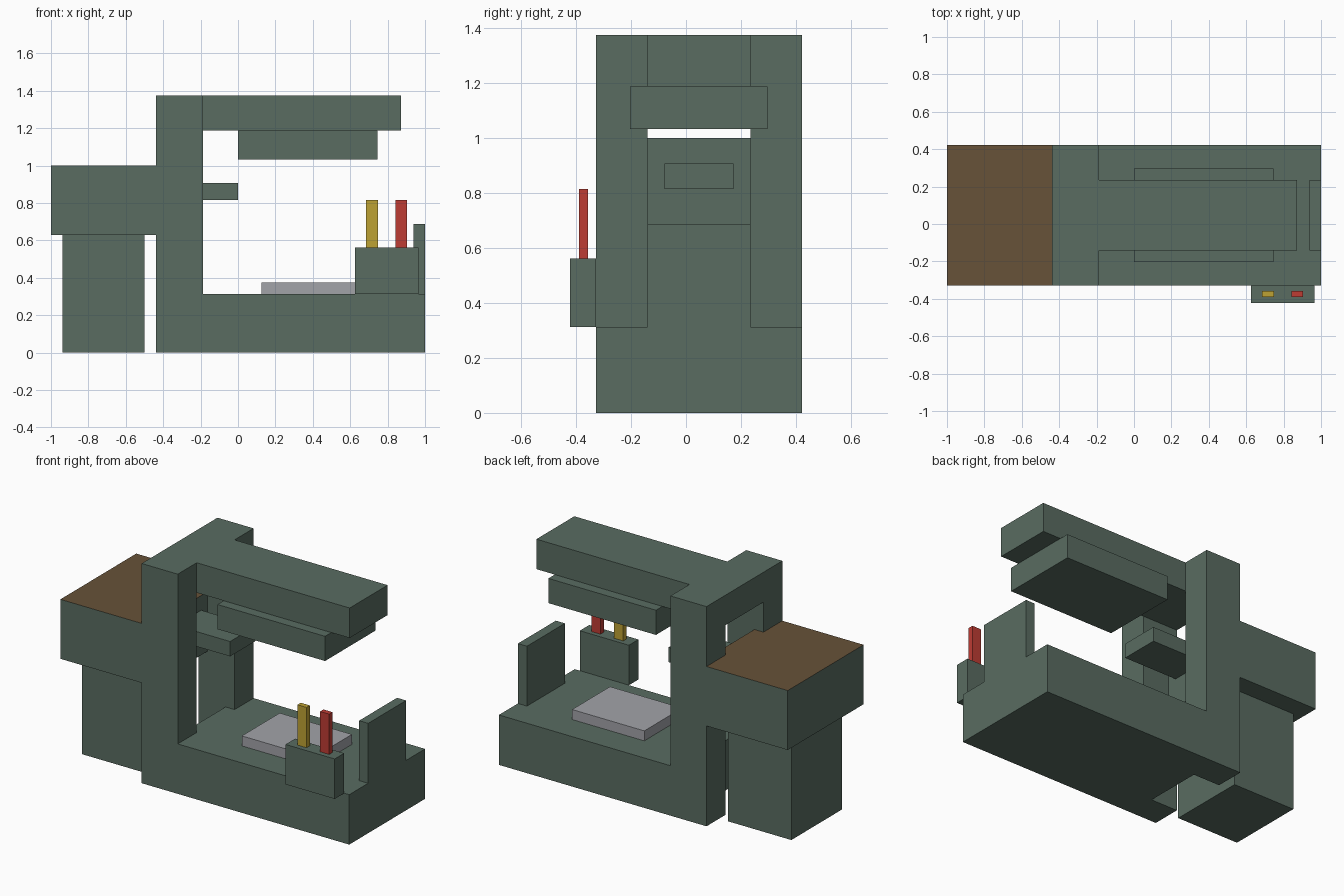
import bpy
import bmesh

cube = bpy.data.objects.get("Cube")
if cube:
    bpy.data.objects.remove(cube, do_unlink=True)


def material(name, r, g, b):
    mat = bpy.data.materials.new(name)
    mat.use_nodes = True
    mat.diffuse_color = (r, g, b, 1)
    mat.node_tree.nodes["Principled BSDF"].inputs["Base Color"].default_value = (r, g, b, 1)
    return mat


green = material("machine green", 0.100, 0.150, 0.120)
brown = material("brown tabletop", 0.136, 0.084, 0.040)
grey = material("plate grey", 0.361, 0.366, 0.397)
yellow = material("lever yellow", 0.515, 0.361, 0.034)
red = material("lever red", 0.515, 0.045, 0.034)


def box(name, x, y, z, mat=green, top=None):
    """Box between the (low, high) limits, with an optional top colour."""
    bm = bmesh.new()
    bmesh.ops.create_cube(bm, size=1)
    for v in bm.verts:
        v.co = [lim[0] if c < 0 else lim[1] for c, lim in zip(v.co, (x, y, z))]
    bm.normal_update()
    mesh = bpy.data.meshes.new(name)
    mesh.materials.append(mat)
    if top:
        mesh.materials.append(top)
        for f in bm.faces:
            f.material_index = int(f.normal.z > 0.5)
    bm.to_mesh(mesh)
    bm.free()
    obj = bpy.data.objects.new(name, mesh)
    bpy.context.collection.objects.link(obj)
    return obj


# Shared limits: full width, central slot and column depth
FRONT, BACK = -0.328, 0.422
SLOT = (-0.141, 0.234)
COL = (-0.4375, -0.1875)
DECK = 0.3125
TOP = 1.375

# Bed with a tongue reaching between the columns
box("bed", (COL[1], 1), (FRONT, BACK), (0, DECK))
box("bed_tongue", (-0.25, COL[1]), SLOT, (0, DECK))

# Pair of columns and the beam they carry
box("front_column", COL, (FRONT, SLOT[0]), (0, TOP))
box("back_column", COL, (SLOT[1], BACK), (0, TOP))
box("overhead_beam", (COL[0], 0.872), SLOT, (1.1875, TOP))
box("press_head", (0, 0.745), (-0.203, 0.297), (1.033, 1.1875))

# Rear table, its tongue and its pedestal
box("rear_table", (-1, COL[0]), (FRONT, BACK), (0.628, 1), top=brown)
box("rear_table_tongue", (COL[0], -0.375), SLOT, (0.628, 1), top=brown)
box("pedestal", (-0.9375, -0.5), (-0.203, 0.297), (0, 0.628))
box("feed_arm", (-0.375, 0), (-0.078, 0.172), (0.815, 0.908))

# Work plate and end stop on the bed
box("work_plate", (0.125, 0.625), SLOT, (DECK, 0.375), grey)
box("end_stop", (0.9375, 1), SLOT, (DECK, 0.6875))

# Control box with two levers
box("control_box", (0.625, 0.965), (-0.422, FRONT), (DECK, 0.5625))
for name, x, mat in (("yellow_lever", 0.685, yellow), ("red_lever", 0.842, red)):
    box(name, (x, x + 0.0625), (-0.39, -0.357), (0.5625, 0.8145), mat)
